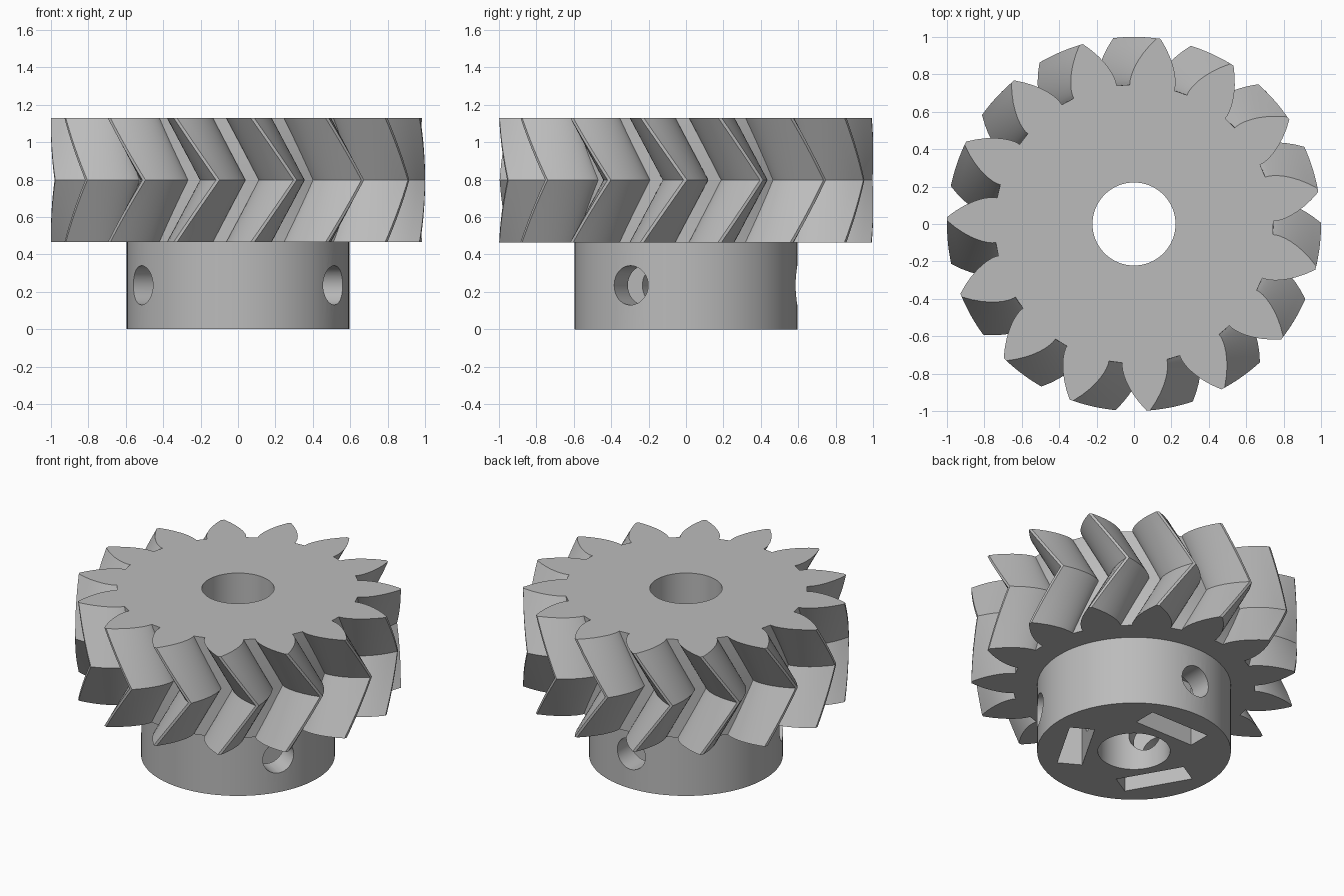
import bpy, bmesh, math
from mathutils import Matrix, Vector

cube = bpy.data.objects.get("Cube")
if cube:
    bpy.data.objects.remove(cube, do_unlink=True)

TEETH = 15
TWIST = math.radians(13.4)
PHASE = math.radians(10.4)
ROOT_R, BASE_R, TIP_R = 0.745, 0.757, 1.0
Z_LOW, Z_MID, Z_TOP = 0.465, 0.797, 1.13
HUB_R, BORE_R = 0.595, 0.222
SCREW_R, SCREW_Z = 0.105, 0.235
STEPS = 8

grey = bpy.data.materials.new("plain grey")
grey.use_nodes = True
colour = (0.5, 0.5, 0.5, 1)
grey.diffuse_color = colour
grey.node_tree.nodes["Principled BSDF"].inputs["Base Color"].default_value = colour


def add_object(name, bm):
    bmesh.ops.recalc_face_normals(bm, faces=bm.faces)
    mesh = bpy.data.meshes.new(name)
    bm.to_mesh(mesh)
    bm.free()
    mesh.materials.append(grey)
    obj = bpy.data.objects.new(name, mesh)
    bpy.context.collection.objects.link(obj)
    return obj


def cylinder(name, radius, depth, matrix, segments=96):
    bm = bmesh.new()
    bmesh.ops.create_cone(bm, cap_ends=True, segments=segments, radius1=radius,
                          radius2=radius, depth=depth, matrix=matrix)
    return add_object(name, bm)


def box(name, size, matrix):
    bm = bmesh.new()
    bmesh.ops.create_cube(bm, size=1, matrix=matrix @ Matrix.Diagonal((*size, 1)))
    return add_object(name, bm)


def activate(obj):
    bpy.ops.object.select_all(action='DESELECT')
    obj.select_set(True)
    bpy.context.view_layer.objects.active = obj


def cut(target, cutter):
    cutter.hide_render = True
    mod = target.modifiers.new("cut", 'BOOLEAN')
    mod.operation = 'DIFFERENCE'
    mod.solver = 'EXACT'
    mod.object = cutter
    activate(target)
    bpy.ops.object.modifier_apply(modifier=mod.name)
    bpy.data.objects.remove(cutter, do_unlink=True)


def involute(r):
    a = math.acos(min(1, BASE_R / r))
    return math.tan(a) - a


def gear_outline():
    """Radius and angle of every point around the toothed profile."""
    half_tip = math.radians(0.55)
    flank = []
    for i in range(STEPS + 1):
        r = BASE_R + (TIP_R - BASE_R) * (i / STEPS) ** 1.5
        flank.append((r, half_tip + involute(TIP_R) - involute(r)))
    flank.insert(0, (ROOT_R, flank[0][1]))
    tooth = [(r, -a) for r, a in flank] + [(r, a) for r, a in reversed(flank)]
    pitch = math.tau / TEETH
    return [(r, a + k * pitch + PHASE) for k in range(TEETH) for r, a in tooth]


# Double helical gear, swept in stacked twisted layers
outline = gear_outline()
bm = bmesh.new()
rings = []
for i in range(2 * STEPS + 1):
    t = i / STEPS
    turn = TWIST * (1 - abs(t - 1))
    z = Z_LOW + (Z_TOP - Z_LOW) * t / 2
    rings.append([bm.verts.new((r * math.cos(a + turn), r * math.sin(a + turn), z))
                  for r, a in outline])
n = len(outline)
for low, high in zip(rings, rings[1:]):
    for j in range(n):
        k = (j + 1) % n
        bm.faces.new((low[j], low[k], high[k], high[j]))
bm.faces.new(rings[0])
bm.faces.new(rings[-1])
gear = add_object("herringbone_gear", bm)
cut(gear, cylinder("gear_bore_cutter", BORE_R, 3, Matrix.Translation((0, 0, Z_MID))))

# Hub with shaft bore, radial screw holes and nut slots open at the bottom
hub_top = Z_LOW + 0.005
hub = cylinder("hub", HUB_R, hub_top, Matrix.Translation((0, 0, hub_top / 2)))
cut(hub, cylinder("hub_bore_cutter", BORE_R, 3, Matrix.Identity(4)))
for angle in (-30, 90, 210):
    spin = Matrix.Rotation(math.radians(angle), 4, 'Z')
    lay = Matrix.Rotation(math.pi / 2, 4, 'Y')
    hole = spin @ Matrix.Translation((0.45, 0, SCREW_Z)) @ lay
    cut(hub, cylinder("screw_hole_cutter", SCREW_R, 0.7, hole, 40))
    slot = spin @ Matrix.Translation((0.362, 0, SCREW_Z - 0.05))
    cut(hub, box("nut_slot_cutter", (0.155, 0.44, 0.5), slot))

for obj in (gear, hub):
    activate(obj)
    bpy.ops.object.shade_smooth_by_angle(angle=math.radians(25))
